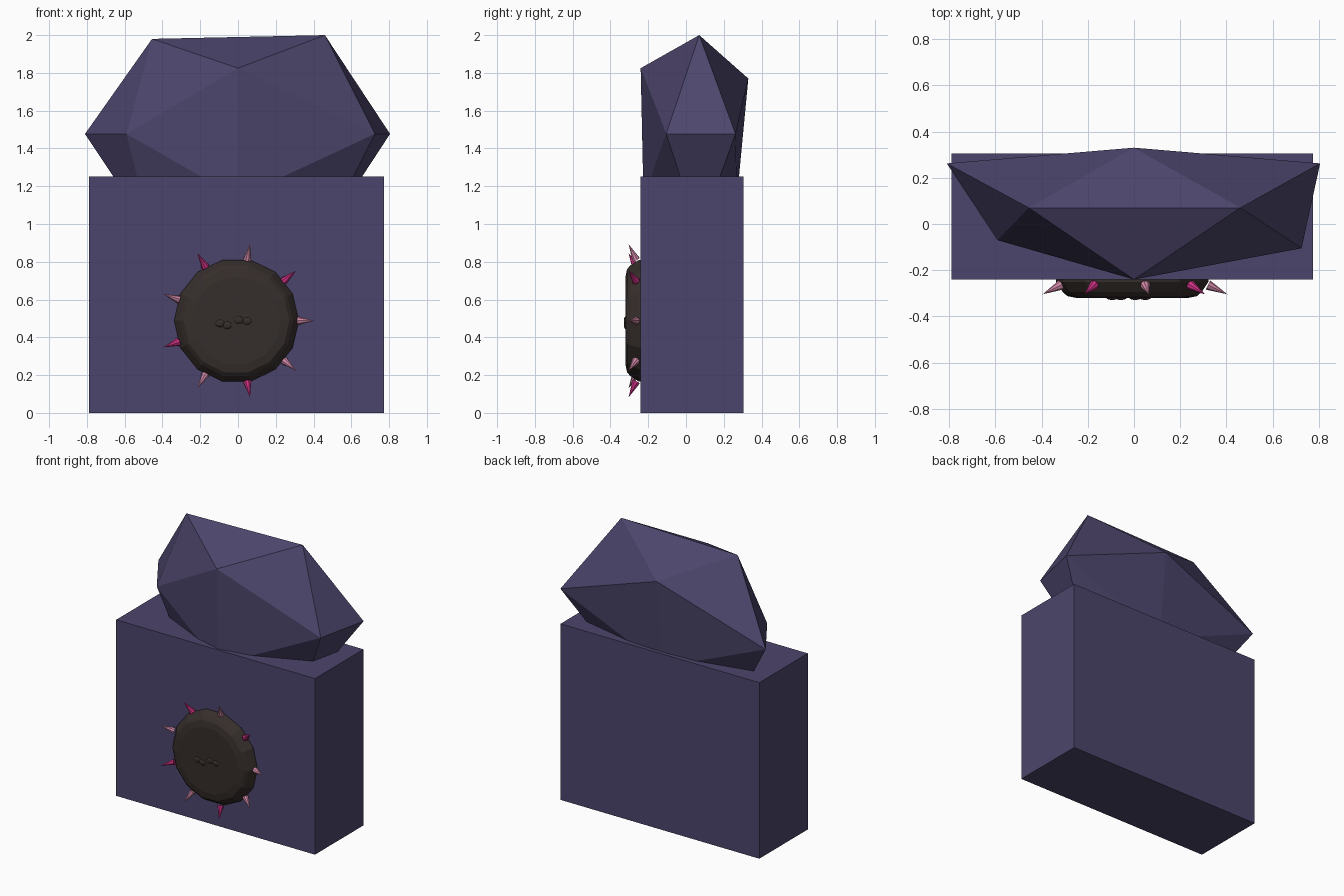
import bpy, bmesh, math
from mathutils import Vector, Matrix

if "Cube" in bpy.data.objects:
    bpy.data.objects.remove(bpy.data.objects["Cube"])


def material(name, rgb):
    m = bpy.data.materials.new(name)
    m.diffuse_color = (*rgb, 1)
    m.use_nodes = True
    m.node_tree.nodes["Principled BSDF"].inputs["Base Color"].default_value = m.diffuse_color
    return m


PURPLE = material("dusky purple", (0.073, 0.060, 0.150))
BROWN = material("dark brown", (0.036, 0.027, 0.024))
HOT = material("hot pink", (0.62, 0.03, 0.23))
PALE = material("pale pink", (0.62, 0.24, 0.38))


def finish(name, bm, mat):
    bmesh.ops.recalc_face_normals(bm, faces=bm.faces)
    me = bpy.data.meshes.new(name)
    bm.to_mesh(me)
    bm.free()
    me.materials.append(mat)
    ob = bpy.data.objects.new(name, me)
    bpy.context.collection.objects.link(ob)
    return ob


# Block body
bm = bmesh.new()
bmesh.ops.create_cube(bm, size=1, matrix=Matrix.Translation((-0.008, 0.032, 0.626))
                      @ Matrix.Diagonal((1.564, 0.545, 1.252, 1)))
finish("body_block", bm, PURPLE)

# Faceted head: a stretched twenty-sided gem sunk into the block
corners = [(-0.455, 0.07, 1.98), (0.46, 0.07, 2.0),
           (0, -0.24, 1.825), (0, 0.33, 1.77),
           (-0.81, 0.262, 1.477), (-0.59, -0.07, 1.477),
           (0.805, 0.262, 1.477), (0.725, -0.105, 1.477),
           (0, -0.225, 1.14), (0, 0.27, 1.14),
           (-0.46, 0.07, 0.95), (0.46, 0.07, 0.95)]
bm = bmesh.new()
for c in corners:
    bm.verts.new(c)
bmesh.ops.convex_hull(bm, input=bm.verts)
finish("head_gem", bm, PURPLE)

# Round disc on the front: 14-sided rings stepping forward
CX, CZ, SIDES = -0.008, 0.488, 14
bm = bmesh.new()
rings = []
for r, y in [(0.33, -0.23), (0.33, -0.25), (0.30, -0.295), (0.28, -0.312), (0.235, -0.321)]:
    rings.append([bm.verts.new((CX + r * math.cos(a), y, CZ + r * math.sin(a)))
                  for a in (2 * math.pi * i / SIDES for i in range(SIDES))])
for lo, hi in zip(rings, rings[1:]):
    for i in range(SIDES):
        j = (i + 1) % SIDES
        bm.faces.new((lo[i], lo[j], hi[j], hi[i]))
bm.faces.new(rings[0])
bm.faces.new(rings[-1])
finish("front_disc", bm, BROWN)

# Small pebbles at the middle of the disc
for i, (x, z) in enumerate([(-0.095, 0.474), (-0.057, 0.464), (0.005, 0.492), (0.048, 0.486)]):
    bm = bmesh.new()
    bmesh.ops.create_icosphere(bm, subdivisions=2, radius=1,
                               matrix=Matrix.Translation((x, -0.318, z))
                               @ Matrix.Diagonal((0.026, 0.011, 0.021, 1)))
    finish(f"disc_pebble_{i + 1}", bm, BROWN)

# Ring of nine spikes, leaning forward, alternating colours
for i in range(9):
    a = math.radians(40 * i)
    out = Vector((math.cos(a), 0, math.sin(a)))
    centre = Vector((CX, 0, CZ))
    base = centre + out * 0.328 + Vector((0, -0.264, 0))
    tip = centre + out * 0.412 + Vector((0, -0.304, 0))
    axis = tip - base
    bm = bmesh.new()
    bmesh.ops.create_cone(bm, cap_ends=True, segments=8, radius1=0.022, radius2=0,
                          depth=axis.length,
                          matrix=Matrix.Translation((base + tip) / 2)
                          @ axis.to_track_quat('Z', 'Y').to_matrix().to_4x4())
    bmesh.ops.remove_doubles(bm, verts=bm.verts, dist=0.0001)
    finish(f"spike_{i + 1}", bm, HOT if i % 2 else PALE)
